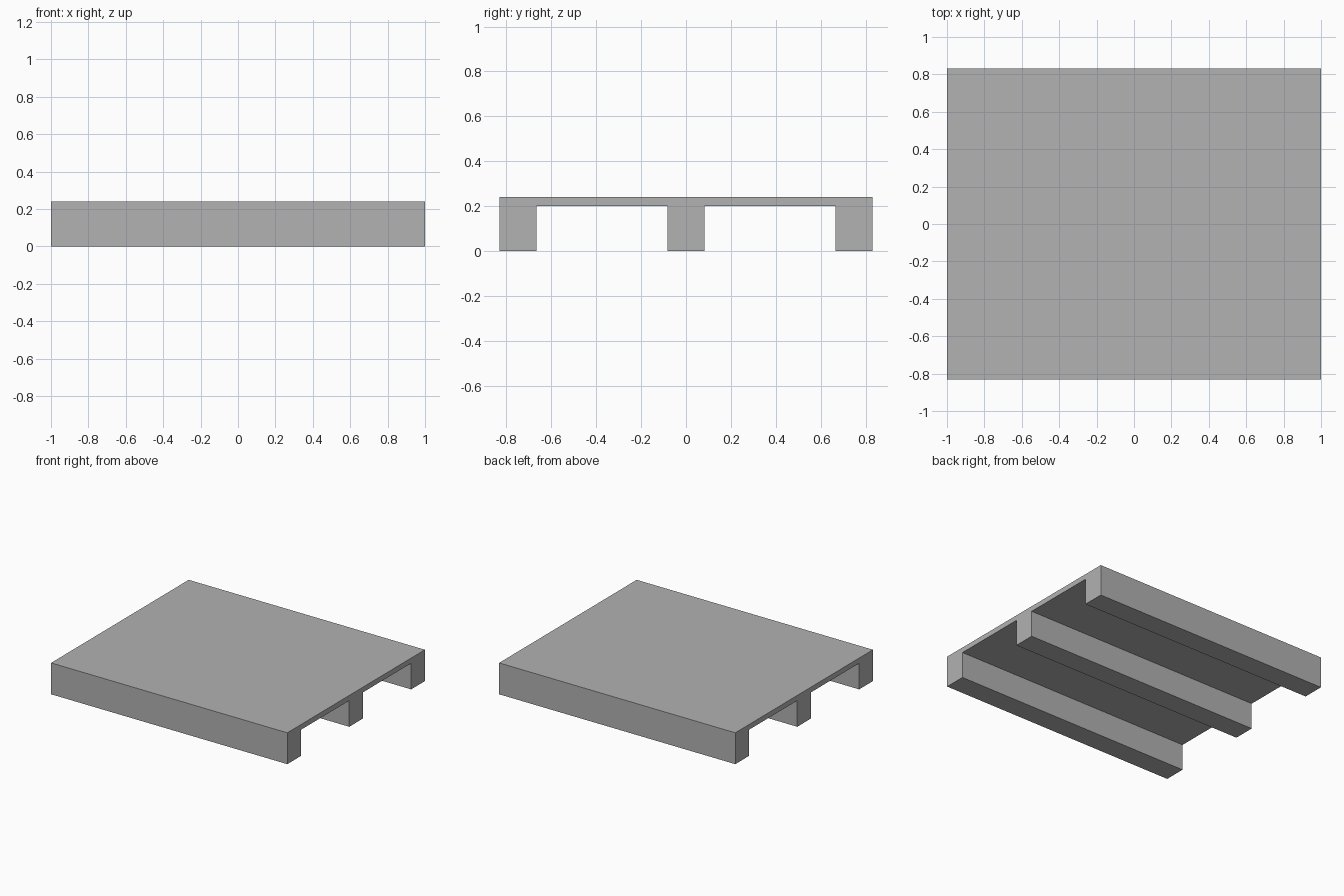
import bpy
import bmesh
from mathutils import Vector

cube = bpy.data.objects.get("Cube")
if cube:
    bpy.data.objects.remove(cube, do_unlink=True)

LENGTH, DEPTH, HEIGHT = 2.0, 1.664, 0.24
RUNNER_WIDTH, RUNNER_HEIGHT = 0.166, 0.2

# Plain grey material
grey = bpy.data.materials.new("grey")
grey.use_nodes = True
color = (0.445, 0.445, 0.445, 1.0)
grey.diffuse_color = color
grey.node_tree.nodes["Principled BSDF"].inputs["Base Color"].default_value = color

# End profile: a thin deck standing on three runners, walked along y
edge = (DEPTH - RUNNER_WIDTH) / 2
profile = [(DEPTH / 2, HEIGHT), (-DEPTH / 2, HEIGHT)]
for center in (-edge, 0, edge):
    y0, y1 = center - RUNNER_WIDTH / 2, center + RUNNER_WIDTH / 2
    if center > -edge:
        profile.append((y0, RUNNER_HEIGHT))
    profile += [(y0, 0), (y1, 0)]
    if center < edge:
        profile.append((y1, RUNNER_HEIGHT))

# Extrude the profile along the whole length
bm = bmesh.new()
end = bm.faces.new([bm.verts.new((-LENGTH / 2, y, z)) for y, z in profile])
extruded = bmesh.ops.extrude_face_region(bm, geom=[end], use_keep_orig=True)
moved = [v for v in extruded["geom"] if isinstance(v, bmesh.types.BMVert)]
bmesh.ops.translate(bm, verts=moved, vec=Vector((LENGTH, 0, 0)))
bmesh.ops.recalc_face_normals(bm, faces=bm.faces)

mesh = bpy.data.meshes.new("pallet")
bm.to_mesh(mesh)
bm.free()
mesh.materials.append(grey)
bpy.context.collection.objects.link(bpy.data.objects.new("pallet", mesh))
